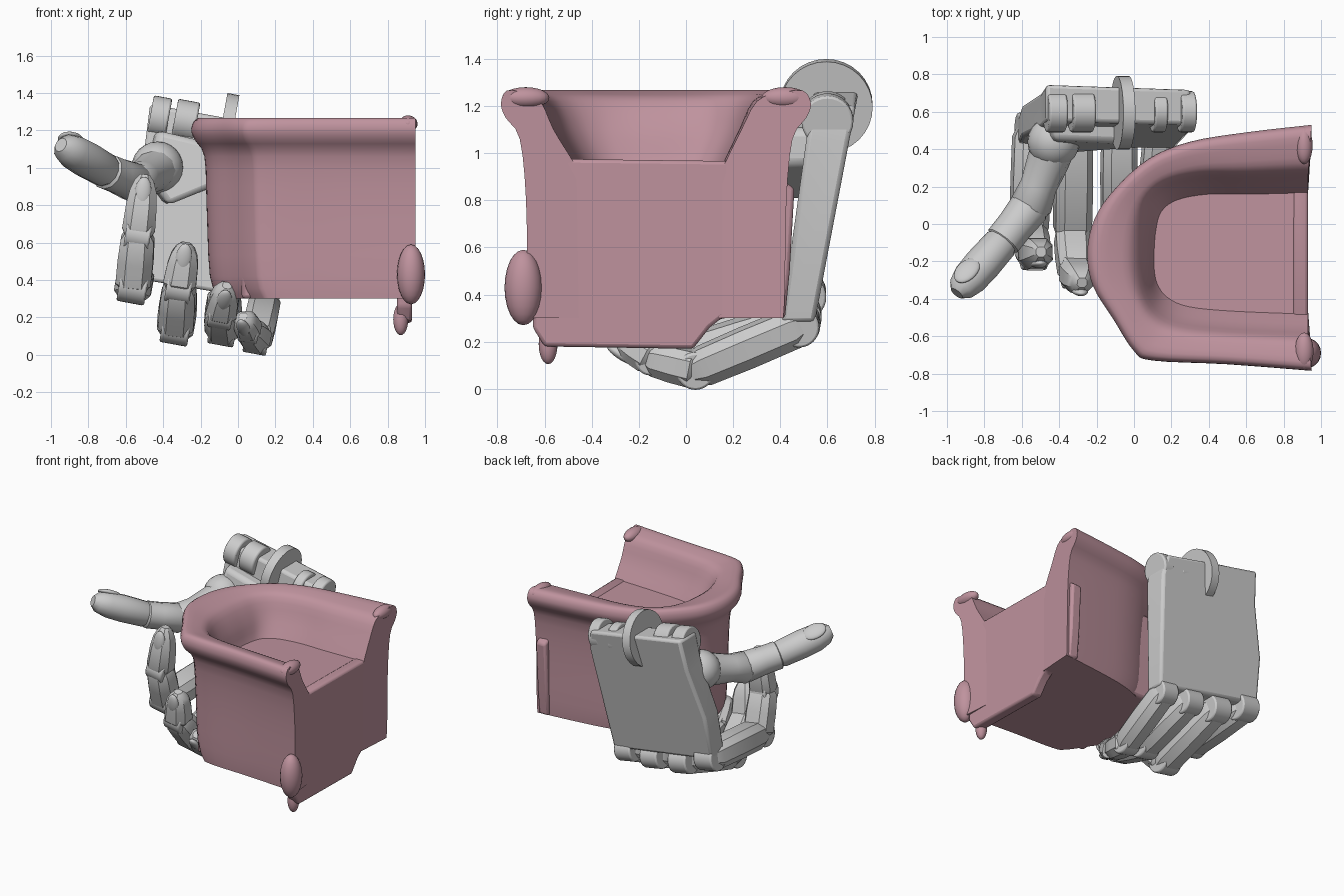
import bpy, bmesh, math
from mathutils import Vector as V, Matrix

if "Cube" in bpy.data.objects:
    bpy.data.objects.remove(bpy.data.objects["Cube"])

pink = bpy.data.materials.new("pink_fabric")
pink.diffuse_color = (0.52, 0.29, 0.34, 1)
pink.use_nodes = True
pink.node_tree.nodes["Principled BSDF"].inputs["Base Color"].default_value = pink.diffuse_color
ACROSS = V((0.98, 0, -0.18)).normalized()   # hand is rolled slightly


def finish(bm, name, mat=None, bevel=0, angle=35):
    bmesh.ops.recalc_face_normals(bm, faces=bm.faces)
    me = bpy.data.meshes.new(name)
    bm.to_mesh(me)
    bm.free()
    ob = bpy.data.objects.new(name, me)
    bpy.context.collection.objects.link(ob)
    if mat:
        me.materials.append(mat)
    bpy.ops.object.select_all(action='DESELECT')
    ob.select_set(True)
    bpy.context.view_layer.objects.active = ob
    bpy.ops.object.shade_smooth_by_angle(angle=math.radians(angle))
    if bevel:
        m = ob.modifiers.new("bevel", 'BEVEL')
        m.width, m.segments, m.limit_method = bevel, 2, 'ANGLE'
    return ob


def loft(name, rings, mat=None, angle=35, bevel=0):
    bm = bmesh.new()
    vs = [[bm.verts.new(p) for p in r] for r in rings]
    n = len(rings[0])
    for a, b in zip(vs, vs[1:]):
        for k in range(n):
            bm.faces.new((a[k], a[(k + 1) % n], b[(k + 1) % n], b[k]))
    bm.faces.new(vs[0])
    bm.faces.new(vs[-1])
    return finish(bm, name, mat, bevel, angle)


def spline(pts, steps):
    out = []
    for k in range(len(pts) - 1):
        a, b, c, d = (pts[max(0, min(len(pts) - 1, k + j))] for j in (-1, 0, 1, 2))
        for s in range(steps):
            t = s / steps
            out.append(b + (c - a) * t / 2 + (a * 2 - b * 5 + c * 4 - d) * t * t / 2
                       + (b * 3 - a - c * 3 + d) * t ** 3 / 2)
    return out + [pts[-1]]


def disc(name, c, axis, r, h, bevel=0):
    bm = bmesh.new()
    m = Matrix.Translation(V(c)) @ V(axis).to_track_quat('Z', 'Y').to_matrix().to_4x4()
    bmesh.ops.create_cone(bm, cap_ends=True, segments=32, radius1=r, radius2=r, depth=h, matrix=m)
    return finish(bm, name, None, bevel)


def ellipsoid(name, c, size, axes=None, mat=None):
    bm = bmesh.new()
    rot = Matrix(axes).transposed().to_4x4() if axes else Matrix()
    m = Matrix.Translation(V(c)) @ rot @ Matrix.Diagonal(V((*size, 1)))
    bmesh.ops.create_uvsphere(bm, u_segments=20, v_segments=12, radius=1, matrix=m)
    return finish(bm, name, mat, angle=60)


# ---- armchair: U-shaped arms and back, swept from plan outlines
outer = [(.95, .53), (.6, .49), (.3, .44), (.08, .35), (-.1, .19), (-.21, .03), (-.25, -.15),
         (-.22, -.33), (-.11, -.51), (.0, -.68), (.1, -.73), (.5, -.75), (.95, -.785)]
inner = [(.93, .25), (.6, .24), (.36, .24), (.18, .2), (.09, .12), (.06, .0), (.05, -.14),
         (.05, -.27), (.07, -.38), (.13, -.47), (.25, -.53), (.5, -.56), (.93, -.58)]
outer = spline([V(p) for p in outer], 4)
inner = spline([V(p) for p in inner], 4)


def shrink(p, fx, fy, z):
    return V((.92 - (.92 - p.x) * fx, -.12 + (p.y + .12) * fy, z))


rings = []
for o, i in zip(outer, inner):
    mix = lambda t, z: (*o.lerp(i, t), z)
    low = [shrink(o, .87, .82, .3), shrink(o, .915, .83, .42), shrink(o, .93, .84, .8),
           shrink(o, .94, .88, 1.06), shrink(o, .985, .97, 1.15)]
    roll = [V(mix(*q)) for q in ((0, 1.21), (.12, 1.265), (.5, 1.255), (.82, 1.22))]
    well = [shrink(i, .98, .96, 1.1), shrink(i, .94, .8, .98), shrink(i, .9, .7, .9)]
    sec = spline(low + roll + well, 3)
    rings.append(sec + [shrink(i, .9, .7, .3)])
loft("arms_and_back", rings, pink, 45)

# Seat block and stepped front panel
def prism_x(name, prof, x0, x1, bevel):
    return loft(name, [[(x, y, z) for y, z in prof] for x in (x0, x1)], pink, bevel=bevel)

prism_x("seat", [(-.52, .3), (.3, .3), (.3, .96), (-.52, .97)], .02, .9, .02)
prism_x("front_panel", [(-.65, .26), (-.6, .18), (.03, .17), (.1, .26), (.15, .3), (.42, .3),
                        (.44, .5), (.46, .85), (.3, .965), (-.5, .975), (-.67, .9), (-.65, .55)],
        .85, .93, .015)

# Lower arm curl, stub foot, corner rolls
ellipsoid("arm_curl", (.925, -.69, .43), (.075, .08, .16), mat=pink)
ellipsoid("stub_foot", (.87, -.585, .19), (.04, .04, .085), mat=pink)
ellipsoid("arm_corner", (.91, -.68, 1.235), (.05, .1, .045), mat=pink)
ellipsoid("arm_corner", (.91, .42, 1.235), (.045, .1, .045), mat=pink)

# ---- palm: slanted slab
back = lambda z: .54 + .19 * (z - .25)
plan = [(-.47, 1.34), (.3, 1.2), (.32, 1.05), (.22, .28), (-.62, .42), (-.6, .75), (-.5, 1.1)]
loft("palm", [[(x, back(z) - d * (.13 + .05 * z), z) for x, z in plan] for d in (0, 1)], bevel=.02)
loft("palm_pad", [[(x * s - .1, back(z) - d, z) for x, z in
                   ((-.36, 1.2), (.1, 1.1), (.1, .95), (-.3, .8), (-.42, .95))]
                  for d, s in ((.1, 1), (.27, .9))], bevel=.03)

# Wrist lugs and hinge disc
for x, z, w in ((-.42, 1.27, .1), (-.28, 1.25, .12), (.13, 1.15, .07), (.28, 1.14, .08)):
    disc("wrist_lug", (x, .6, z), ACROSS, .11, w, .01)
disc("hinge_disc", (-.06, .595, 1.2), ACROSS, .197, .065)

# ---- fingers: chamfered segments, joints and nails
def segment(name, p, q, wp, wq, across, stops):
    d = (q - p).normalized()
    u = (across - d * across.dot(d)).normalized()
    n = u.cross(d)
    prof = [(1, .45), (.5, 1), (-.5, 1), (-1, .45), (-1, -.5), (-.6, -.95), (.6, -.95), (1, -.5)]
    rs = []
    for t, s in stops:
        c, w = p.lerp(q, t), (wp + (wq - wp) * min(1, max(0, t))) * s
        rs.append([c + u * a * w + n * b * w for a, b in prof])
    loft(name, rs, angle=32)
    return u, n, d


BONE = ((-.04, .7), (.06, .95), (.5, 1), (.92, .98), (1.06, .72))
TIP = ((-.04, .75), (.1, 1), (.55, 1), (.8, .9), (.97, .68), (1.08, .35))


def finger(name, pts, w):
    pts = [V(p) for p in pts]
    for k in range(3):
        a, b = w[k], w[k + 1]
        u, n, d = segment(name + "_segment", pts[k], pts[k + 1], a, b, ACROSS,
                          TIP if k == 2 else BONE)
        disc(name + "_joint", pts[k], ACROSS, a * .95, a * 1.5, .01)
    ellipsoid(name + "_nail", pts[2].lerp(pts[3], .75) + n * w[3] * .78,
              (w[3] * .6, .025, .085), (u, n, d))


finger("index", [(-.55, .5, .4), (-.56, -.06, .37), (-.535, -.16, .64), (-.5, -.15, .94)],
       (.1, .1, .09, .075))
finger("middle", [(-.32, .48, .31), (-.33, -.06, .15), (-.315, -.26, .36), (-.28, -.31, .58)],
       (.1, .1, .09, .075))
finger("ring", [(-.08, .48, .28), (-.08, .02, .14), (-.09, -.25, .22), (-.06, -.4, .36)],
       (.095, .095, .085, .07))
finger("little", [(.14, .48, .27), (.1, .04, .085), (.06, -.15, .13), (.03, -.27, .2)],
       (.09, .085, .07, .06))

# ---- thumb: ball base, tapering rounded segments, nail
ellipsoid("thumb_base", (-.43, .44, 1.0), (.14, .14, .14))
T = [V(p) for p in ((-.42, .44, 1.0), (-.55, .1, .92), (-.7, -.09, .98), (-.925, -.345, 1.11))]
out = V((-.4, .2, .85))


def round_segment(p, q, stops):
    d = (q - p).normalized()
    n = (out - d * out.dot(d)).normalized()
    u = d.cross(n)
    ring = [(math.cos(k * math.pi / 6), math.sin(k * math.pi / 6)) for k in range(12)]
    loft("thumb_segment", [[p.lerp(q, t) + u * a * r + n * b * r * .95 for a, b in ring]
                           for t, r in stops], angle=40)
    return u, n, d


round_segment(T[0], T[1], ((-.05, .12), (.3, .115), (.7, .1), (1, .115), (1.12, .09)))
round_segment(T[1], T[2], ((-.1, .09), (.05, .11), (.6, .1), (1, .1), (1.1, .07)))
u, n, d = round_segment(T[2], T[3], ((-.03, .08), (.06, .095), (.5, .1), (.8, .095),
                                     (1, .075), (1.1, .04)))
ellipsoid("thumb_nail", T[2].lerp(T[3], .8) + n * .08, (.06, .022, .085), (u, n, d))
